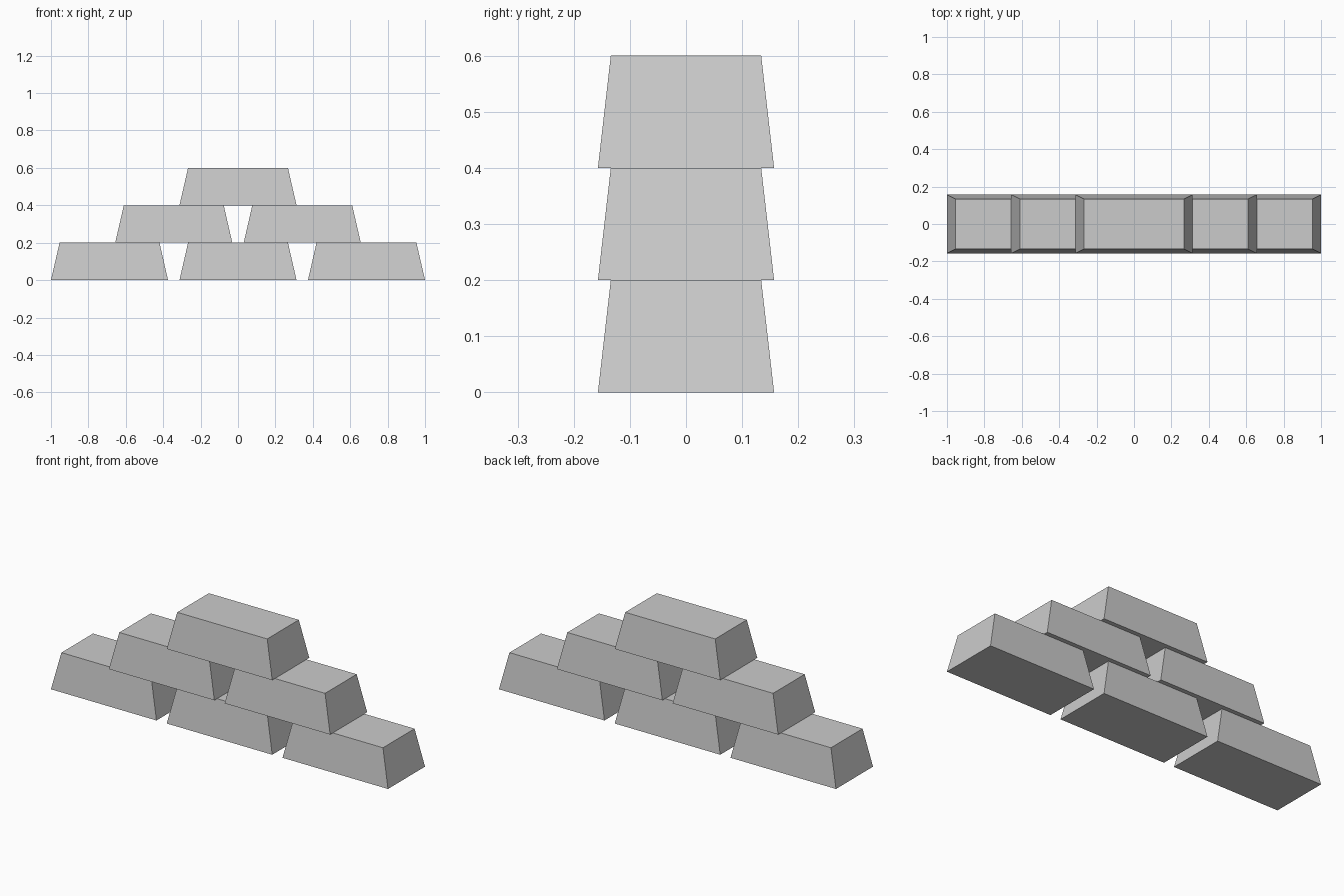
import bpy
import bmesh

default_cube = bpy.data.objects.get("Cube")
if default_cube:
    bpy.data.objects.remove(default_cube, do_unlink=True)

HEIGHT = 0.2
SPACING = 0.687
BASE = (0.313, 0.157)  # half length and half depth at the bottom
TOP = (0.267, 0.134)   # half length and half depth at the top

# Plain grey metal
grey = bpy.data.materials.new("plain_grey")
grey.use_nodes = True
colour = (0.6, 0.6, 0.6, 1)
grey.diffuse_color = colour
grey.node_tree.nodes["Principled BSDF"].inputs["Base Color"].default_value = colour

# Tapered bar shared by the whole stack
bm = bmesh.new()
bmesh.ops.create_cube(bm, size=2)
for v in bm.verts:
    half_x, half_y = TOP if v.co.z > 0 else BASE
    v.co = (v.co.x * half_x, v.co.y * half_y, HEIGHT if v.co.z > 0 else 0)
bar_mesh = bpy.data.meshes.new("tapered_bar")
bm.to_mesh(bar_mesh)
bm.free()
bar_mesh.materials.append(grey)

# Stacked rows, each one bar shorter than the row below
for row, (name, count) in enumerate((("bottom", 3), ("middle", 2), ("top", 1))):
    for i in range(count):
        bar = bpy.data.objects.new(f"{name}_bar_{i + 1}", bar_mesh)
        bar.location = ((i - (count - 1) / 2) * SPACING, 0, row * HEIGHT)
        bpy.context.collection.objects.link(bar)
